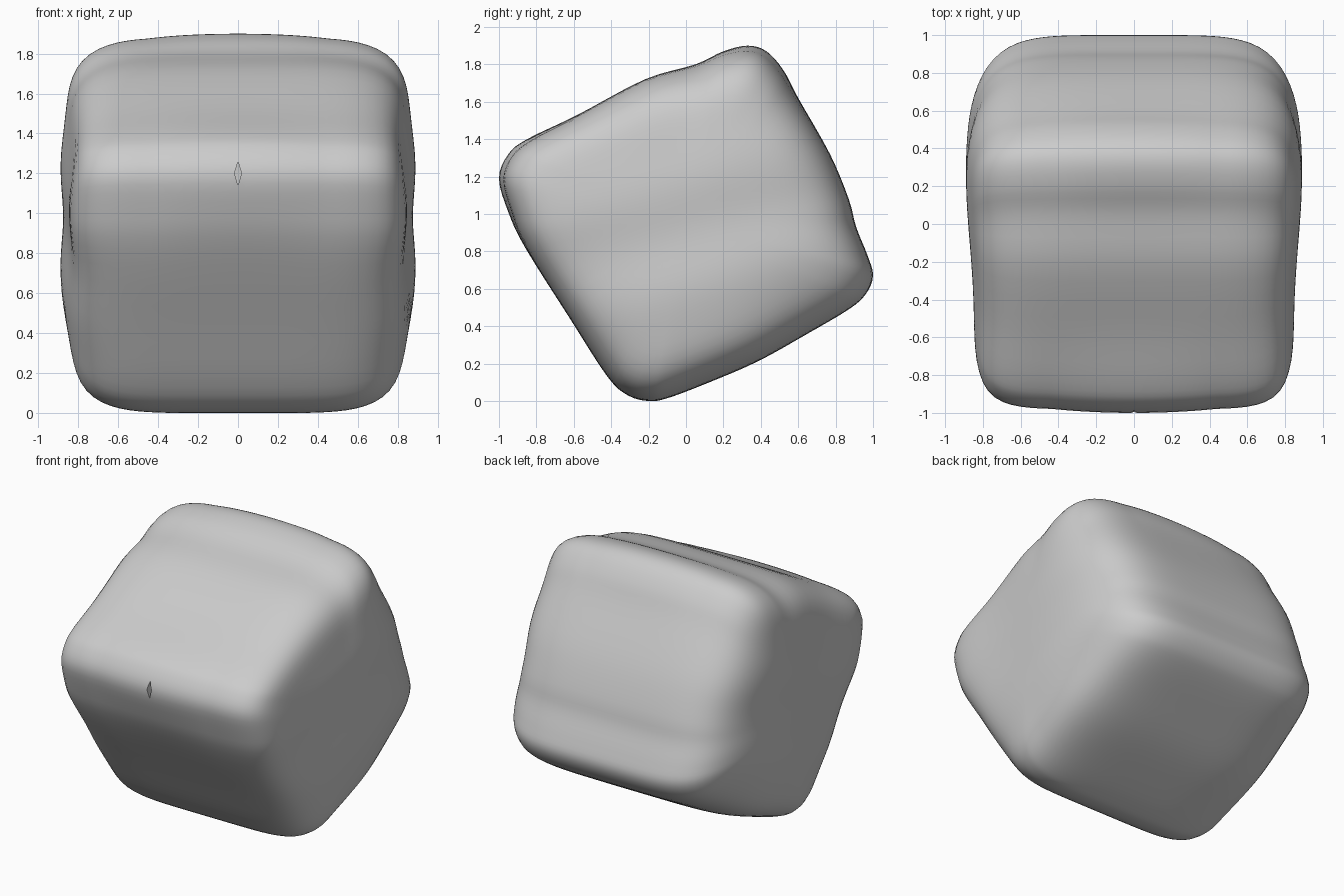
import bpy, bmesh, math
from mathutils import Vector

cube = bpy.data.objects.get("Cube")
if cube:
    bpy.data.objects.remove(cube, do_unlink=True)

grey = bpy.data.materials.new("plain_grey")
grey.use_nodes = True
colour = (0.6, 0.6, 0.6, 1)
grey.diffuse_color = colour
grey.node_tree.nodes["Principled BSDF"].inputs["Base Color"].default_value = colour

# Tilted soft-square outline in the y-z plane
OUTLINE = [(-.31, .03), (-.2, 0), (-.1, .015), (.1, .09), (.38, .21), (.65, .36),
           (.87, .49), (.96, .57), (1, .67), (.97, .78), (.91, .93), (.87, 1.08),
           (.77, 1.32), (.6, 1.62), (.52, 1.77), (.43, 1.87), (.33, 1.9),
           (.2, 1.87), (.05, 1.8), (-.22, 1.72), (-.58, 1.53), (-.85, 1.4),
           (-.95, 1.32), (-1, 1.19), (-.95, 1.01), (-.86, .82), (-.62, .44), (-.42, .13)]
CENTRE = Vector((0, .95))
RINGS = 72


def smooth_loop(points, steps):
    """Resample a closed outline with a Catmull-Rom curve."""
    pts = [Vector(p) for p in points]
    n = len(pts)
    out = []
    for i in range(n):
        a, b, c, d = (pts[(i + k) % n] for k in (-1, 0, 1, 2))
        for j in range(steps):
            t = j / steps
            out.append(.5 * (2 * b + (c - a) * t + (2 * a - 5 * b + 4 * c - d) * t ** 2
                             + (3 * b - a - 3 * c + d) * t ** 3))
    return out


def clamp(v):
    return max(0, min(1, v))


def half_width(y, z):
    """Side faces with a broad swell, waist near the front and faint ripples."""
    swell = math.cos(2 * math.pi * (y - .3) / 1.6)
    ripple = math.cos(2 * math.pi * (z - .3 * y - 1.17) / .55)
    return .863 + .021 * swell + .007 * ripple


def body_point(p, angle):
    """Rounded-square falloff along x, squarer at the front edge."""
    arm = p - CENTRE
    c, s = math.cos(angle), math.sin(angle)
    power = 5.2 + 1.6 * clamp(-arm.x)
    r = (abs(c) ** power + s ** power) ** (-1 / power)
    # the two upper ridges sag towards their ends
    ridge = clamp((arm.length - .8) / .2) * clamp(arm.y * 2 - arm.x)
    sag = .02 * ridge * clamp(abs(r * c) * 2) ** 2
    y, z = CENTRE + arm * r * s * (1 - sag)
    return half_width(y, z) * r * c, y, z


# Body: outlines lofted along x
bm = bmesh.new()
loop = smooth_loop(OUTLINE, 4)
rings = [[bm.verts.new(body_point(p, math.pi * i / RINGS)) for p in loop]
         for i in range(1, RINGS)]
count = len(loop)
for a, b in zip(rings, rings[1:]):
    for j in range(count):
        k = (j + 1) % count
        bm.faces.new((a[j], a[k], b[k], b[j]))
for ring, side in ((rings[0], 1), (rings[-1], -1)):
    pole = bm.verts.new((side * half_width(*CENTRE), CENTRE.x, CENTRE.y))
    for j in range(count):
        bm.faces.new((ring[j], ring[(j + 1) % count], pole))
bmesh.ops.recalc_face_normals(bm, faces=bm.faces)

mesh = bpy.data.meshes.new("soft_cube")
bm.to_mesh(mesh)
bm.free()
body = bpy.data.objects.new("soft_cube", mesh)
bpy.context.collection.objects.link(body)
mesh.materials.append(grey)

# Small diamond slit in the front edge
bpy.ops.mesh.primitive_cylinder_add(vertices=4, radius=1, depth=.12,
                                    location=(0, -.99, 1.2),
                                    rotation=(math.pi / 2, 0, 0))
cutter = bpy.context.object
cutter.name = "slit_cutter"
cutter.scale = (.018, .06, 1)
cutter.hide_render = True
cutter.data.materials.append(grey)

bpy.ops.object.select_all(action='DESELECT')
body.select_set(True)
bpy.context.view_layer.objects.active = body
cut = body.modifiers.new("slit", 'BOOLEAN')
cut.operation = 'DIFFERENCE'
cut.solver = 'EXACT'
cut.object = cutter
bpy.ops.object.modifier_apply(modifier=cut.name)
bpy.data.objects.remove(cutter, do_unlink=True)
bpy.ops.object.shade_smooth_by_angle(angle=math.radians(40))
